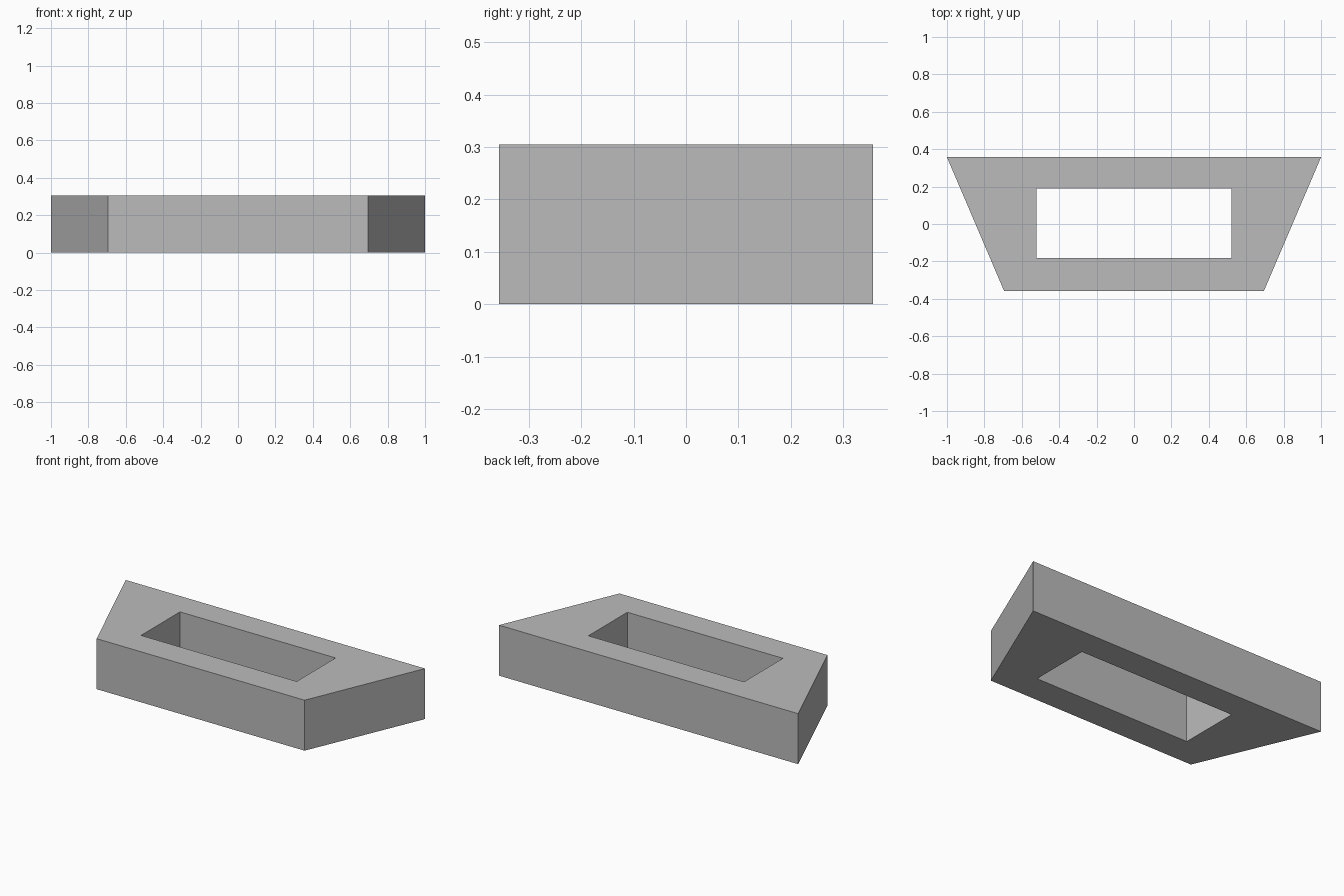
import bpy
import bmesh

cube = bpy.data.objects.get("Cube")
if cube:
    bpy.data.objects.remove(cube, do_unlink=True)

HEIGHT = 0.305
outline = [(-0.695, -0.357), (0.695, -0.357), (1.0, 0.357), (-1.0, 0.357)]
opening = [(-0.52, -0.183), (0.52, -0.183), (0.52, 0.189), (-0.52, 0.189)]

# Plain grey material
grey = bpy.data.materials.new("plain grey")
grey.use_nodes = True
colour = (0.5, 0.5, 0.5, 1)
grey.diffuse_color = colour
for node in grey.node_tree.nodes:
    if node.type == "BSDF_PRINCIPLED":
        node.inputs["Base Color"].default_value = colour

# Flat ring between the trapezoid outline and the rectangular opening
bm = bmesh.new()
outer = [bm.verts.new((x, y, 0)) for x, y in outline]
inner = [bm.verts.new((x, y, 0)) for x, y in opening]
for i in range(4):
    j = (i + 1) % 4
    bm.faces.new((outer[i], outer[j], inner[j], inner[i]))

# Raise the ring into a solid block with a through opening
raised = bmesh.ops.extrude_face_region(bm, geom=bm.faces[:], use_keep_orig=True)
top = [v for v in raised["geom"] if isinstance(v, bmesh.types.BMVert)]
bmesh.ops.translate(bm, verts=top, vec=(0, 0, HEIGHT))
bmesh.ops.recalc_face_normals(bm, faces=bm.faces[:])

mesh = bpy.data.meshes.new("trapezoid_block")
bm.to_mesh(mesh)
bm.free()
mesh.materials.append(grey)
block = bpy.data.objects.new("trapezoid_block", mesh)
bpy.context.collection.objects.link(block)
